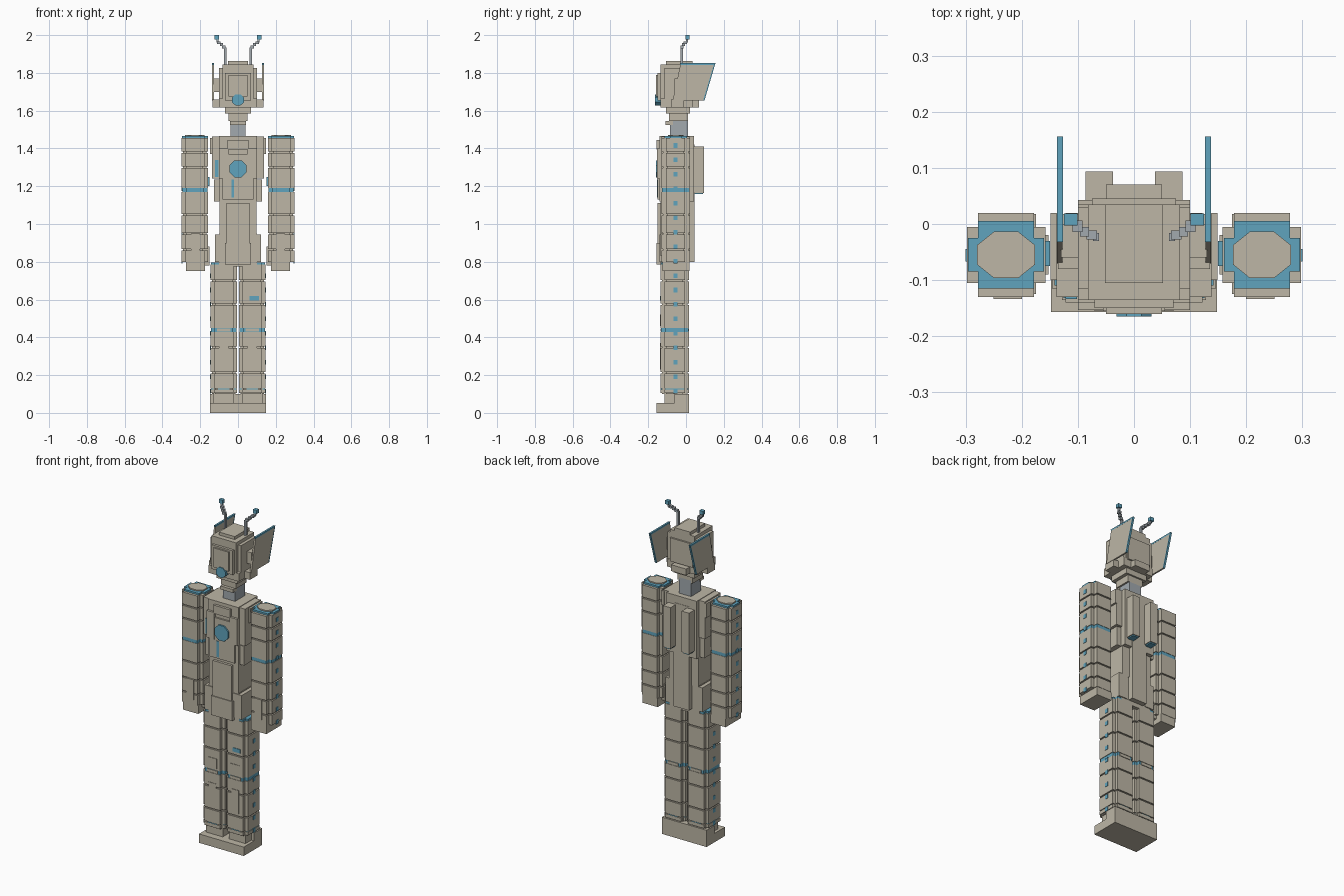
import bpy
import bmesh
import math

old = bpy.data.objects.get("Cube")
if old:
    bpy.data.objects.remove(old, do_unlink=True)


def material(name, rgb):
    m = bpy.data.materials.new(name)
    m.use_nodes = True
    m.diffuse_color = (*rgb, 1)
    m.node_tree.nodes["Principled BSDF"].inputs["Base Color"].default_value = (*rgb, 1)
    return m


TAN = material("warm_grey", (0.51, 0.47, 0.38))
BLUE = material("sky_blue", (0.115, 0.37, 0.51))
STEEL = material("blue_grey", (0.36, 0.40, 0.43))


def prism(name, outline, a, b, mat=TAN, axis="z"):
    """Extrude a 2D outline from a to b along an axis."""
    place = {"z": lambda p, h: (p[0], p[1], h),
             "x": lambda p, h: (h, p[0], p[1]),
             "y": lambda p, h: (p[0], h, p[1])}[axis]
    bm = bmesh.new()
    low = [bm.verts.new(place(p, a)) for p in outline]
    high = [bm.verts.new(place(p, b)) for p in outline]
    bm.faces.new(low)
    bm.faces.new(high)
    for i in range(len(low)):
        j = (i + 1) % len(low)
        bm.faces.new((low[i], low[j], high[j], high[i]))
    bmesh.ops.recalc_face_normals(bm, faces=bm.faces)
    me = bpy.data.meshes.new(name)
    bm.to_mesh(me)
    bm.free()
    me.materials.append(mat)
    ob = bpy.data.objects.new(name, me)
    bpy.context.collection.objects.link(ob)
    return ob


def box(name, x0, x1, y0, y1, z0, z1, mat=TAN):
    return prism(name, [(x0, y0), (x1, y0), (x1, y1), (x0, y1)], z0, z1, mat)


def pair(name, x0, x1, *rest):
    """Mirrored boxes, given for the left (+x) side."""
    box(name + "_left", x0, x1, *rest)
    box(name + "_right", -x1, -x0, *rest)


def plus(cx, cy, wx, dy, nx, ny):
    """Cross outline: wide arm (wx, dy) and deep arm (nx, ny), half sizes."""
    q = [(wx, dy), (nx, dy), (nx, ny)]
    pts = q + [(-x, y) for x, y in reversed(q)]
    pts += [(-x, -y) for x, y in q] + [(x, -y) for x, y in reversed(q)]
    return [(cx + x, cy + y) for x, y in pts]


def disc(cx, cy, rx, ry, n=8):
    return [(cx + rx * math.cos((i + 0.5) * 2 * math.pi / n),
             cy + ry * math.sin((i + 0.5) * 2 * math.pi / n)) for i in range(n)]


SIDES = (("left", 1), ("right", -1))

# Feet
box("foot_sole", -0.148, 0.148, -0.157, 0.017, 0, 0.053)
box("foot_heel", -0.148, 0.148, -0.06, 0.017, 0.053, 0.10)
pair("ankle", 0.02, 0.13, -0.115, 0, 0.05, 0.13, TAN)

# Legs: inner core, stepped armour segments and blue joints
leg_segments = [(0.105, 0.125), (0.13, 0.208), (0.216, 0.343), (0.351, 0.428),
                (0.45, 0.57), (0.578, 0.695), (0.703, 0.785)]
for side, s in SIDES:
    cx = s * 0.076
    prism("leg_core_" + side, plus(cx, -0.06, 0.062, 0.045, 0.047, 0.067), 0.1, 0.78)
    for i, (a, b) in enumerate(leg_segments):
        prism(f"leg_armour_{i}_{side}", plus(cx, -0.06, 0.07, 0.055, 0.052, 0.075), a, b)
    prism("knee_joint_" + side, plus(cx, -0.06, 0.067, 0.052, 0.049, 0.072), 0.428, 0.45, BLUE)
    prism("knee_band_" + side, plus(cx, -0.06, 0.05, 0.03, 0.035, 0.076), 0.43, 0.447)
    prism("ankle_joint_" + side, plus(cx, -0.06, 0.067, 0.052, 0.03, 0.074), 0.116, 0.128, BLUE)
    prism("hip_joint_" + side, plus(cx, -0.06, 0.066, 0.05, 0.05, 0.072), 0.785, 0.797, BLUE)
pair("shin_plate", 0.05, 0.10, -0.138, -0.12, 0.23, 0.37, TAN)
pair("thigh_plate", 0.045, 0.105, -0.138, -0.12, 0.46, 0.52, TAN)
box("thigh_mark", 0.06, 0.11, -0.138, -0.13, 0.595, 0.618, BLUE)

# Arms: core, segments, caps, elbows and hands
arm_segments = [(0.80, 0.86), (0.868, 0.945), (0.953, 1.045), (1.053, 1.17),
                (1.19, 1.297), (1.305, 1.375), (1.383, 1.455)]
for side, s in SIDES:
    cx = s * 0.228
    prism("arm_core_" + side, plus(cx, -0.055, 0.062, 0.042, 0.044, 0.067), 0.80, 1.45)
    for i, (a, b) in enumerate(arm_segments):
        prism(f"arm_armour_{i}_{side}", plus(cx, -0.055, 0.07, 0.05, 0.05, 0.075), a, b)
    prism("elbow_joint_" + side, plus(cx, -0.055, 0.066, 0.047, 0.048, 0.073), 1.17, 1.19, BLUE)
    prism("shoulder_ring_" + side, plus(cx, -0.055, 0.068, 0.03, 0.05, 0.06), 1.455, 1.465, BLUE)
    prism("shoulder_cap_" + side, disc(cx, -0.055, 0.056, 0.045), 1.455, 1.472)
pair("hand", 0.175, 0.275, -0.125, 0.018, 0.75, 0.80, TAN)
pair("thumb", 0.152, 0.178, -0.09, -0.02, 0.78, 0.88, TAN)
pair("wrist_plate", 0.20, 0.25, -0.134, -0.12, 0.83, 0.95, TAN)
pair("inner_elbow_mark", 0.150, 0.163, -0.075, -0.03, 1.20, 1.25, BLUE)

# Small lights down the outside of the limbs
for i in range(18):
    z = 0.115 + i * 0.0765
    x = 0.143 if z < 0.79 else 0.295
    pair(f"side_light_{i}", x, x + 0.005, -0.067, -0.045, z - 0.012, z + 0.012, BLUE)

# Hips and waist
box("pelvis", -0.10, 0.10, -0.135, 0.015, 0.775, 0.95)
pair("hip_plate", 0.06, 0.122, -0.14, 0.02, 0.80, 0.945, TAN)
box("front_skirt", -0.07, 0.07, -0.155, -0.13, 0.785, 0.90)
box("waist", -0.098, 0.098, -0.135, 0.02, 0.94, 1.13)
box("belly_plate", -0.062, 0.062, -0.15, -0.12, 0.90, 1.11)
box("spine_plate", -0.05, 0.05, 0, 0.045, 0.80, 1.42)

# Chest
box("chest_core", -0.10, 0.10, -0.14, 0.043, 1.12, 1.465)
pair("chest_side", 0.095, 0.138, -0.13, 0.018, 1.24, 1.462, TAN)
pair("lower_rib", 0.095, 0.128, -0.125, 0.01, 1.12, 1.235, TAN)
pair("chest_pod", 0.13, 0.149, -0.10, 0.02, 1.37, 1.455, TAN)
pair("chest_plate", 0.05, 0.10, -0.153, -0.13, 1.24, 1.40, TAN)
box("chest_centre", -0.082, 0.082, -0.15, -0.13, 1.13, 1.37)
box("collar_plate", -0.055, 0.055, -0.155, -0.13, 1.395, 1.445)
prism("chest_light", disc(0, 1.292, 0.049, 0.049), -0.159, -0.150, BLUE, "y")
box("chest_mark", -0.122, -0.102, -0.134, -0.126, 1.25, 1.34, BLUE)
box("rib_mark", -0.035, -0.02, -0.153, -0.145, 1.14, 1.235, BLUE)

# Back thrusters
pair("thruster", 0.037, 0.086, 0.03, 0.094, 1.165, 1.41, TAN)
pair("thruster_nozzle", 0.042, 0.081, 0.045, 0.089, 1.158, 1.165, BLUE)

# Neck
box("neck", -0.04, 0.04, -0.085, 0.01, 1.45, 1.56, STEEL)
box("neck_collar", -0.042, 0.042, -0.108, -0.07, 1.525, 1.545)

# Head in stacked steps
box("chin", -0.07, 0.07, -0.105, 0.02, 1.585, 1.625)
box("throat", -0.05, 0.05, -0.09, 0.01, 1.545, 1.59)
box("jaw", -0.10, 0.10, -0.135, 0.035, 1.618, 1.665)
box("nape", -0.05, 0.05, 0.02, 0.07, 1.617, 1.655)
box("skull", -0.10, 0.10, -0.115, 0.03, 1.655, 1.825)
box("skull_back", -0.075, 0.075, 0.02, 0.045, 1.66, 1.80)
box("brow", -0.082, 0.082, -0.135, 0.035, 1.66, 1.845)
box("crown", -0.052, 0.052, -0.105, 0.035, 1.84, 1.863)
box("face", -0.07, 0.07, -0.15, -0.12, 1.655, 1.80)
box("visor", -0.05, 0.05, -0.16, -0.14, 1.675, 1.79)
prism("mouth_light", disc(0, 1.657, 0.034, 0.032), -0.165, -0.13, BLUE, "y")
pair("cheek", 0.095, 0.135, -0.08, -0.01, 1.617, 1.66, TAN)

# Ear fins with blue rims on the top and rear edges
fin = [(-0.07, 1.655), (0.091, 1.655), (0.147, 1.843), (-0.03, 1.843)]
rim = [(0.091, 1.655), (0.098, 1.655), (0.156, 1.852), (-0.032, 1.852),
       (-0.03, 1.843), (0.147, 1.843)]
for side, s in SIDES:
    prism("ear_fin_" + side, fin, s * 0.127, s * 0.137, TAN, "x")
    prism("ear_rim_" + side, rim, s * 0.1265, s * 0.1375, BLUE, "x")
pair("ear_mount", 0.095, 0.13, -0.06, 0.0, 1.70, 1.77, TAN)

# Antennae climbing outward in steps
pair("antenna_base", 0.062, 0.073, -0.03, -0.016, 1.83, 1.935, STEEL)
pair("antenna_step_1", 0.066, 0.085, -0.028, -0.012, 1.93, 1.945, STEEL)
pair("antenna_step_2", 0.08, 0.096, -0.022, -0.005, 1.942, 1.957, STEEL)
pair("antenna_step_3", 0.092, 0.11, -0.014, 0.006, 1.954, 1.967, STEEL)
pair("antenna_stem", 0.104, 0.115, 0.0, 0.011, 1.962, 1.982, STEEL)
pair("antenna_tip", 0.101, 0.125, -0.003, 0.019, 1.978, 2.0, BLUE)
